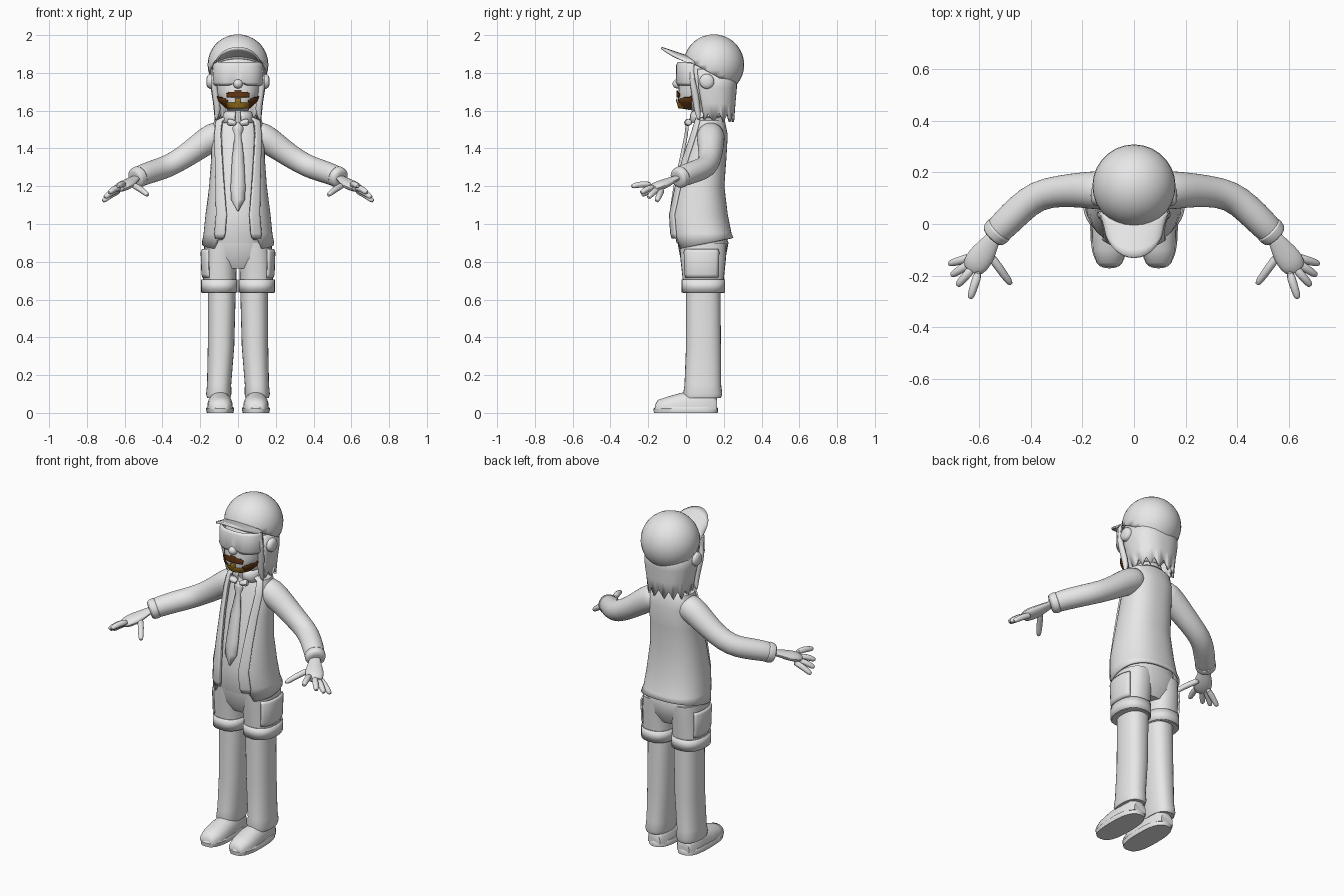
import bpy, bmesh, math
from mathutils import Vector

cube = bpy.data.objects.get("Cube")
if cube:
    bpy.data.objects.remove(cube, do_unlink=True)


def material(name, rgb):
    m = bpy.data.materials.new(name)
    m.use_nodes = True
    m.diffuse_color = (*rgb, 1)
    m.node_tree.nodes["Principled BSDF"].inputs["Base Color"].default_value = (*rgb, 1)
    return m


GREY = material("plain grey", (0.8, 0.8, 0.8))
BROWN = material("dark brown", (0.12, 0.035, 0.006))
GOLD = material("golden brown", (0.34, 0.18, 0.012))


def finish(name, bm, thick=0, mirror=False, sub=0, angle=45, mats=(GREY,)):
    bmesh.ops.recalc_face_normals(bm, faces=bm.faces)
    me = bpy.data.meshes.new(name)
    bm.to_mesh(me)
    bm.free()
    ob = bpy.data.objects.new(name, me)
    bpy.context.collection.objects.link(ob)
    for m in mats:
        me.materials.append(m)
    bpy.ops.object.select_all(action="DESELECT")
    ob.select_set(True)
    bpy.context.view_layer.objects.active = ob
    bpy.ops.object.shade_smooth_by_angle(angle=math.radians(angle))
    if thick:
        s = ob.modifiers.new("thickness", "SOLIDIFY")
        s.thickness, s.offset = thick, 0
    if sub:
        ob.modifiers.new("smooth", "SUBSURF").levels = sub
        ob.modifiers["smooth"].render_levels = sub
    if mirror:
        ob.modifiers.new("mirror", "MIRROR")
    return ob


def skin(rows, closed=True, caps=True):
    """Bridge rows of points into a surface."""
    bm = bmesh.new()
    vs = [[bm.verts.new(p) for p in r] for r in rows]
    n = len(rows[0])
    for a, b in zip(vs, vs[1:]):
        for i in range(n if closed else n - 1):
            j = (i + 1) % n
            bm.faces.new((a[i], a[j], b[j], b[i]))
    if closed and caps:
        bm.faces.new(vs[0])
        bm.faces.new(vs[-1])
    return bm


def section(z, rx, y0, y1, cx=0, start=0, stop=360, n=28, p=0.85):
    """Rounded horizontal section; angle 0 is the front, 90 the left."""
    full = stop - start == 360
    pts = []
    for i in range(n):
        a = math.radians(start + (stop - start) * i / (n if full else n - 1))
        s, c = math.sin(a), math.cos(a)
        x = rx * math.copysign(abs(s) ** p, s)
        y = (y0 + y1) / 2 - (y1 - y0) / 2 * math.copysign(abs(c) ** p, c)
        pts.append(Vector((cx + x, y, z)))
    return pts


def loft(name, rings, mirror=False, **kw):
    return finish(name, skin([section(*r, **kw) for r in rings]), mirror=mirror)


def tube(name, path, n=12, sub=1, flat=1):
    """Mirrored tapered tube through (x, y, z, radius) points."""
    pts = [Vector(p[:3]) for p in path]
    rows = []
    for i, q in enumerate(path):
        t = (pts[min(i + 1, len(pts) - 1)] - pts[max(i - 1, 0)]).normalized()
        side = t.cross(Vector((0, 0, 1))).normalized()
        up = side.cross(t)
        rows.append([pts[i] + q[3] * (side * math.cos(k * math.tau / n)
                     + up * math.sin(k * math.tau / n) * flat) for k in range(n)])
    return finish(name, skin(rows), mirror=True, sub=sub)


def ball(name, at, size, mirror=False):
    bm = bmesh.new()
    bmesh.ops.create_uvsphere(bm, u_segments=24, v_segments=16, radius=1)
    for v in bm.verts:
        v.co = Vector(at) + v.co * Vector(size)
    return finish(name, bm, mirror=mirror)


# Head and neck
HEAD = [(1.5, .06, .06, .17), (1.6, .055, .04, .17), (1.612, .06, -.03, .17),
        (1.65, .1, -.042, .2), (1.7, .117, -.04, .23), (1.77, .125, -.035, .25),
        (1.85, .13, -.01, .27), (1.92, .1, .04, .25)]
loft("head", HEAD)
tube("ear", [(.12, .11, 1.755, .03), (.14, .11, 1.755, .045), (.16, .11, 1.755, .038),
             (.168, .11, 1.755, .02)])
ball("nose", (0, -.045, 1.742), (.025, .026, .025))

# Beard and moustache: a shell over the jaw with the mouth area left open
def jaw(z):
    lo, hi = next((a, b) for a, b in zip(HEAD[2:], HEAD[3:]) if a[0] <= z <= b[0])
    t = (z - lo[0]) / (hi[0] - lo[0])
    _, rx, y0, y1 = (a + (b - a) * t for a, b in zip(lo, hi))
    return section(z, rx + .005, y0 - .007, y1, start=-72, stop=72, n=49)

bm = skin([jaw(1.613 + .0072 * i) for i in range(14)], closed=False)
for f in list(bm.faces):
    c = f.calc_center_median()
    x, z = abs(c.x), c.z
    moustache = x < .06 and 1.672 < z < 1.708 - .25 * x
    chin = x < .055 and z < 1.645
    goatee = x < .014 and z < 1.66
    side = x >= .055 and z < 1.655 + .35 * (x - .05)
    if not (moustache or chin or goatee or side):
        bm.faces.remove(f)
    else:
        f.material_index = int(chin or goatee)
finish("beard", bm, thick=.006, mats=(BROWN, GOLD))

# Wrap-around goggles
lens = [section(z, .127 + d, -.043 - d, .21, start=-78, stop=78, n=25, p=.75)
        for z, d in ((1.735, 0), (1.75, .006), (1.84, .004), (1.855, -.004))]
for r in lens[:1]:
    for v in r:
        v.z += .03 * max(0, 1 - abs(v.x) / .045)
finish("goggles", skin(lens, closed=False), thick=.01)

# Cap cut on a slant, with an upturned brim
bm = bmesh.new()
bmesh.ops.create_uvsphere(bm, u_segments=28, v_segments=18, radius=.157)
bmesh.ops.translate(bm, verts=bm.verts, vec=(0, .147, 1.843))
bmesh.ops.bisect_plane(bm, geom=bm.verts[:] + bm.edges[:] + bm.faces[:],
                       plane_co=(0, .02, 1.86), plane_no=(0, .55, 1), clear_inner=True)
finish("cap", bm, thick=.008)
rows = []
for v in range(6):
    t = v / 5
    row = []
    for k in range(17):
        a = math.radians(-90 + 180 * k / 16)
        c = math.cos(a)
        row.append((.128 * math.sin(a) * (1 - .12 * t),
                    .05 - .025 * c - .155 * t * c ** .6 if c > .01 else .05,
                    1.845 + .035 * c + .052 * t * c))
    rows.append(row)
finish("cap_brim", skin(rows, closed=False), thick=.012)

# Long hair with a ragged hem, plus locks beside the face
rows = [section(*r, start=62, stop=298, n=37) for r in
        ((1.82, .137, 0, .265), (1.72, .138, .01, .262), (1.64, .125, .03, .255),
         (1.56, .115, .05, .25))]
for i, v in enumerate(rows[-1]):
    v.z += (-.02, .005, .025, .005)[i % 4]
finish("hair", skin(rows, closed=False), thick=.014)
tube("hair_lock", [(.115, .03, 1.86, .015), (.132, .03, 1.77, .02), (.118, .05, 1.68, .022),
                   (.105, .06, 1.6, .022), (.12, .07, 1.545, .006)], n=8)

# Shirt, collar and tie
COAT = [(1.565, .075, .055, .19), (1.545, .122, .045, .2), (1.47, .135, .02, .215),
        (1.35, .136, -.02, .208), (1.2, .147, -.053, .197), (1.05, .166, -.08, .215),
        (.95, .176, -.075, .235), (.87, .186, -.055, .245)]
loft("shirt", [(z, rx - .014, y0 + .014, y1 - .014) for z, rx, y0, y1 in COAT[:-1]]
     + [(.9, .16, -.05, .22)])
finish("collar", skin([section(z, rx, y0, .185, start=8, stop=352) for z, rx, y0 in
       ((1.595, .065, .035), (1.58, .075, .025), (1.535, .085, .02))], closed=False), thick=.008)
tie = [(1.54, .022, .012), (1.5, .028, .008), (1.47, .016, .005), (1.35, .03, -.02),
       (1.2, .038, -.053), (1.13, .036, -.064), (1.07, .002, -.072)]
finish("tie", skin([[(w * s, y - .008 * (s == 0), z) for s in (-1, 0, 1)]
                    for z, w, y in tie], closed=False), thick=.01)
tube("bow", [(.005, .005, 1.53, .012), (.03, .008, 1.537, .022), (.06, .015, 1.54, .026)],
     n=8, flat=.9)

# Open jacket with raised front edges
GAP = (40, 40, 38, 34, 26, 18, 19, 22)
rows = [section(*r, start=g, stop=360 - g, n=41) for r, g in zip(COAT, GAP)]
for i, v in enumerate(rows[-1]):
    v.z = .868 + .2 * (v.y + .04) + (.05 if i in (0, 1, 39, 40) else 0)
finish("jacket", skin(rows, closed=False), thick=.012)
rows = [section(z, rx + .006, y0 - .01, y1, start=g - 1, stop=g + 20, n=6)
        for (z, rx, y0, y1), g in zip(COAT[:-1], GAP)]
rows.append(section(.925, .178, -.08, .235, start=21, stop=38, n=6))
finish("jacket_lapel", skin(rows, closed=False), thick=.012, mirror=True)

# Sleeves and cuffs
tube("sleeve", [(.07, .13, 1.48, .07), (.13, .13, 1.465, .078), (.2, .132, 1.415, .07),
                (.29, .128, 1.35, .062), (.375, .112, 1.303, .06), (.44, .06, 1.282, .06),
                (.5, 0, 1.262, .058), (.535, -.035, 1.245, .054), (.54, -.04, 1.243, .04)], n=16)
tube("cuff", [(.515, -.015, 1.255, .05), (.52, -.02, 1.253, .06), (.545, -.045, 1.24, .056),
              (.55, -.05, 1.238, .04)], n=16)

# Hands
tube("palm", [(.53, -.03, 1.25, .028), (.555, -.07, 1.235, .034), (.58, -.11, 1.215, .05),
              (.61, -.15, 1.2, .054), (.635, -.185, 1.185, .04)], flat=.5)
FINGERS = {"index": ((.6, -.18, 1.208), (.635, -.29, 1.2)),
           "middle": ((.62, -.165, 1.195), (.685, -.24, 1.165)),
           "ring": ((.625, -.145, 1.185), (.708, -.2, 1.14)),
           "little": ((.62, -.125, 1.18), (.718, -.155, 1.12)),
           "thumb": ((.565, -.11, 1.21), (.475, -.235, 1.152))}
for name, (a, b) in FINGERS.items():
    a, b = Vector(a), Vector(b)
    mid = a.lerp(b, .5) + Vector((0, 0, .008))
    tube(name + "_finger", [(*a, .019), (*mid, .018), (*a.lerp(b, .9), .016), (*b, .008)], n=8)

# Shorts, with patch pockets and turned hems
loft("hips", [(.765, .1, 0, .18), (.82, .165, -.03, .21), (.9, .175, -.045, .225),
              (.97, .16, -.05, .2)])
SHORTS = [(.635, .09, -.015, .2, .1), (.71, .088, -.018, .2, .097),
          (.82, .088, -.03, .212, .094), (.9, .09, -.035, .215, .088)]
loft("shorts_leg", SHORTS, mirror=True)
finish("shorts_hem", skin([section(z, .093, -.02, .204, cx=.099) for z in (.638, .705)],
                          caps=False), thick=.006, mirror=True)
finish("shorts_pocket", skin([section(z, .09 + d, -.018 - d, .202 + d, cx=.094, start=35,
       stop=130, n=10) for z, d in ((.715, 0), (.735, .006), (.85, .01), (.865, .004))],
       closed=False), thick=.008, mirror=True)

# Trousers
loft("trouser_leg", [(.08, .062, -.01, .185, .102), (.1, .067, -.015, .192, .102),
                     (.15, .064, -.008, .186, .1), (.35, .07, 0, .185, .09),
                     (.68, .074, 0, .182, .085)], mirror=True)

# Shoes
loft("shoe_sole", [(0, .07, -.17, .168, .095), (.022, .075, -.172, .17, .095),
                   (.03, .07, -.165, .165, .095)], mirror=True, p=.75)
rows = []
for y, w, h in ((-.165, .035, .04), (-.15, .05, .068), (-.1, .066, .085), (-.03, .068, .105),
                (.05, .06, .12), (.14, .056, .115), (.165, .04, .08)):
    rows.append([(.095 + w * math.cos(math.pi * k / 12),
                  y, .02 + (h - .02) * math.sin(math.pi * k / 12) ** .7 if 0 < k < 12 else .02)
                 for k in range(13)])
finish("shoe_upper", skin(rows), mirror=True)
